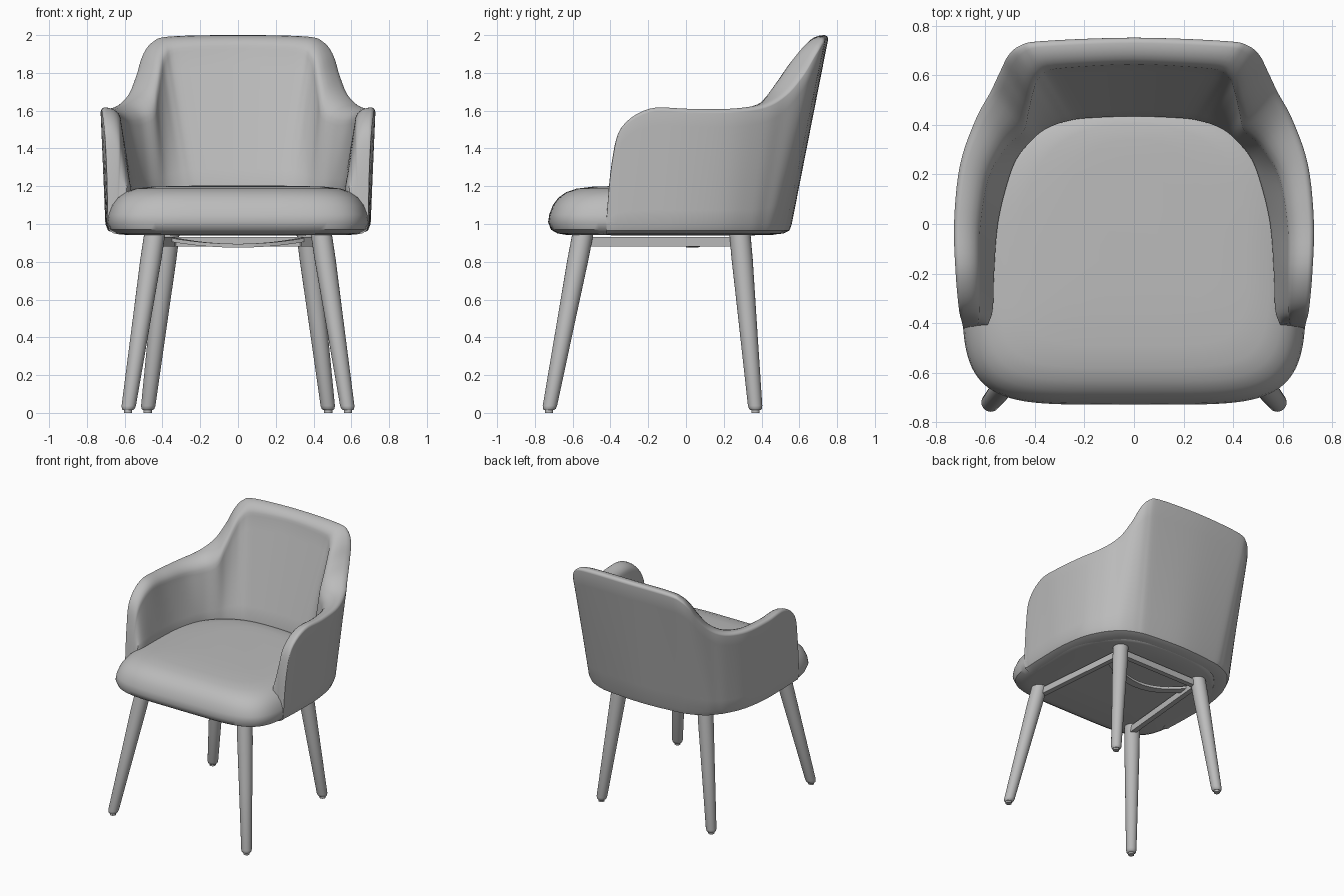
import bpy, bmesh, math
from mathutils import Vector

cube = bpy.data.objects.get("Cube")
if cube:
    bpy.data.objects.remove(cube, do_unlink=True)

grey = bpy.data.materials.new("soft_grey")
grey.use_nodes = True
grey.diffuse_color = (0.5, 0.5, 0.5, 1)
grey.node_tree.nodes["Principled BSDF"].inputs["Base Color"].default_value = grey.diffuse_color


def loft(name, rings, angle=40):
    """Skin closed rings of equal length and cap both ends."""
    bm = bmesh.new()
    loops = [[bm.verts.new(p) for p in ring] for ring in rings]
    n = len(loops[0])
    for a, b in zip(loops, loops[1:]):
        for i in range(n):
            j = (i + 1) % n
            bm.faces.new((a[i], a[j], b[j], b[i]))
    bm.faces.new(loops[0])
    bm.faces.new(loops[-1])
    bmesh.ops.recalc_face_normals(bm, faces=bm.faces)
    mesh = bpy.data.meshes.new(name)
    bm.to_mesh(mesh)
    bm.free()
    mesh.materials.append(grey)
    obj = bpy.data.objects.new(name, mesh)
    bpy.context.collection.objects.link(obj)
    bpy.ops.object.select_all(action="DESELECT")
    obj.select_set(True)
    bpy.context.view_layer.objects.active = obj
    bpy.ops.object.shade_smooth_by_angle(angle=math.radians(angle))
    return obj


def smooth_path(rows, steps):
    """Catmull-Rom interpolation through rows of numbers."""
    out = []
    for i in range(len(rows) - 1):
        a, b = rows[max(i - 1, 0)], rows[i]
        c, d = rows[i + 1], rows[min(i + 2, len(rows) - 1)]
        for k in range(steps):
            t = k / steps
            out.append([q + t / 2 * (r - p + t * (2 * p - 5 * q + 4 * r - s + t * (3 * (q - r) + s - p)))
                        for p, q, r, s in zip(a, b, c, d)])
    return out + [list(rows[-1])]


# Wraparound shell: outer foot x y, outer top x y, rim height, inner foot x y, padding width at rim
half = [
    (.69, -.42, .70, -.42, 1.04, .60, -.42, .05),
    (.69, -.395, .71, -.385, 1.33, .585, -.395, .07),
    (.695, -.345, .72, -.34, 1.51, .57, -.34, .085),
    (.70, -.20, .735, -.19, 1.61, .565, -.2, .1),
    (.70, 0, .745, .02, 1.61, .55, 0, .11),
    (.67, .2, .725, .27, 1.61, .51, .17, .13),
    (.61, .34, .66, .47, 1.635, .47, .27, .17),
    (.56, .41, .59, .59, 1.70, .41, .34, .21),
    (.52, .455, .545, .665, 1.80, .37, .375, .205),
    (.465, .49, .515, .705, 1.90, .32, .4, .185),
    (.40, .517, .465, .732, 1.965, .27, .415, .155),
    (.31, .537, .37, .745, 1.993, .2, .427, .13),
    (0, .56, 0, .757, 2, 0, .435, .11),
]
flip = (-1, 1, -1, 1, 1, -1, 1, 1)
stations = half + [tuple(v * f for v, f in zip(row, flip)) for row in half[-2::-1]]


def shell_section(row):
    foot, top, inner = Vector(row[0:2]), Vector(row[2:4]), Vector(row[5:7])
    rim, edge = row[4], row[7]
    # the crest sits near the outside and the padding rolls down inwards
    outer_drop, inner_drop, crest = min(edge * .2, .022), edge * .65, .2
    shoulder = rim - outer_drop
    outer = lambda z: foot.lerp(top, z - 1)
    inward = (inner - outer(shoulder)).normalized() * edge
    lip, lip_z = outer(shoulder) + inward, rim - inner_drop
    low = min(1.2, lip_z - .01)
    pts = [(foot.lerp(inner, .7), .945), (foot.lerp(inner, .35), .95), (foot.lerp(inner, .1), .965)]
    for k in range(8):
        z = 1 + (shoulder - 1) * k / 8
        pts.append((outer(z), z))
    for k in range(13):
        a = math.pi * k / 12
        outside = k <= 6
        reach = crest if outside else 1 - crest
        drop = outer_drop if outside else inner_drop
        pts.append((outer(shoulder) + inward * (crest - math.cos(a) * reach),
                    rim - drop * (1 - math.sin(a))))
    for k in range(1, 9):
        t = k / 8
        pts.append((lip.lerp(inner, t), lip_z + (low - lip_z) * t))
    pts.append((inner, min(1.05, low - .01)))
    return [(p.x, p.y, z) for p, z in pts]


loft("backrest_shell", [shell_section(row) for row in smooth_path(stations, 5)])

# Seat cushion: squared front, rounder back tucked into the shell
def cushion_ring(inset, z, n=96):
    ring = []
    for i in range(n):
        a = 2 * math.pi * i / n
        c, s = math.cos(a), math.sin(a)
        front = s < 0
        power = 2 / (5 if front else 2.5)
        depth = .63 - inset if front else .6 - inset * .4
        ring.append((math.copysign(abs(c) ** power, c) * (.695 - inset),
                     math.copysign(abs(s) ** power, s) * depth - .1, z))
    return ring


profile = [(.4, .94), (.1, .942), (.05, .95), (.015, .97), (0, 1.01), (.006, 1.05), (.025, 1.1),
           (.055, 1.14), (.095, 1.168), (.15, 1.187), (.24, 1.198), (.4, 1.202), (.55, 1.204)]
loft("seat_cushion", [cushion_ring(i, z) for i, z in profile])


# Tapered legs with small glides
def disc(centre, radius, z, n=24):
    return [(centre.x + radius * math.cos(2 * math.pi * i / n),
             centre.y + radius * math.sin(2 * math.pi * i / n), z) for i in range(n)]


leg_ends = {"front": (Vector((.44, -.545)), Vector((.582, -.725))),
            "back": (Vector((.365, .285)), Vector((.478, .368)))}
for place, (top, bottom) in leg_ends.items():
    for side, sign in (("left", 1), ("right", -1)):
        a, b = (Vector((p.x * sign, p.y)) for p in (top, bottom))
        sizes = [(0, .026), (.008, .034), (.025, .038), (.5, .048), (.85, .056), (1, .056)]
        loft(f"{place}_{side}_leg", [disc(b.lerp(a, t), r, .014 + .94 * t) for t, r in sizes])
        loft(f"{place}_{side}_glide", [disc(b, .022, 0), disc(b, .022, .02)])


# Under-seat frame, open at the front
def beam(name, points, width, height):
    rings = []
    for i, p in enumerate(points):
        d = points[min(i + 1, len(points) - 1)] - points[max(i - 1, 0)]
        w = Vector((-d.y, d.x, 0)).normalized() * width / 2
        h = Vector((0, 0, height / 2))
        rings.append([p - w - h, p + w - h, p + w + h, p - w + h])
    loft(name, rings, 30)


def corner(place, sign):
    p = leg_ends[place][0]
    return Vector((p.x * sign * .97, p.y * .97, .905))


beam("back_rail", [corner("back", -1), corner("back", 1)], .04, .05)
for side, sign in (("left", 1), ("right", -1)):
    beam(f"{side}_rail", [corner("front", sign), corner("back", sign)], .04, .05)
beam("curved_brace", [Vector((.36 * t, .03 + .125 * t * t, .885 + .035 * t * t))
                      for t in (k / 6 - 1 for k in range(13))], .06, .02)
